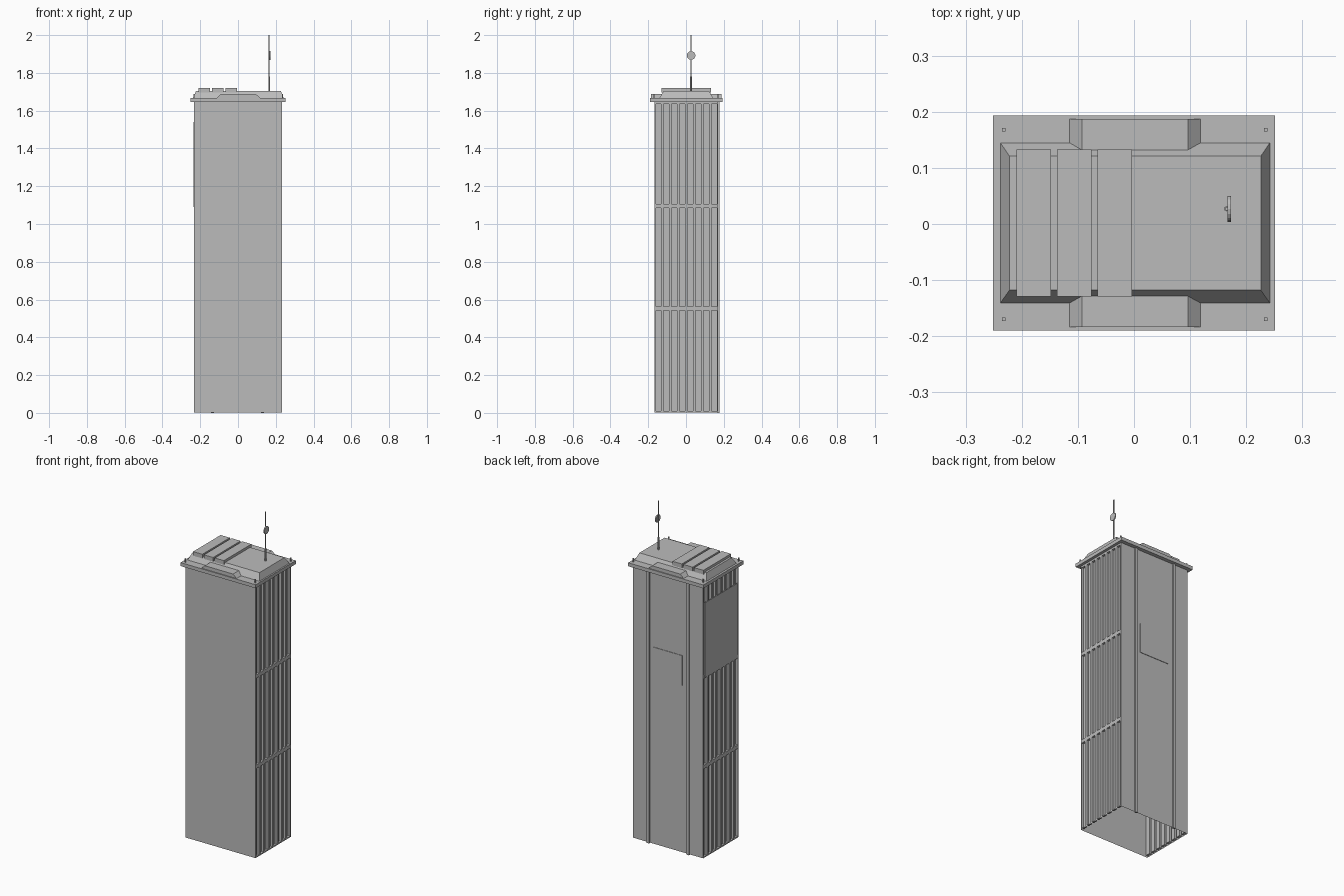
import bpy
import bmesh
import math

if "Cube" in bpy.data.objects:
    bpy.data.objects.remove(bpy.data.objects["Cube"], do_unlink=True)

grey = bpy.data.materials.new("concrete_grey")
grey.use_nodes = True
grey.diffuse_color = (0.5, 0.5, 0.5, 1)
grey.node_tree.nodes["Principled BSDF"].inputs["Base Color"].default_value = (0.5, 0.5, 0.5, 1)


def finish(name, bm):
    """Turn a bmesh into a named object in the building colour."""
    bmesh.ops.recalc_face_normals(bm, faces=bm.faces[:])
    mesh = bpy.data.meshes.new(name)
    bm.to_mesh(mesh)
    bm.free()
    mesh.materials.append(grey)
    obj = bpy.data.objects.new(name, mesh)
    bpy.context.scene.collection.objects.link(obj)
    return obj


def box(name, x, y, z, top_x=None, top_y=None):
    """Box from (min, max) ranges, optionally tapered towards its top."""
    bm = bmesh.new()
    bottom = [bm.verts.new((x[i], y[j], z[0])) for i, j in ((0, 0), (1, 0), (1, 1), (0, 1))]
    tx, ty = top_x or x, top_y or y
    top = [bm.verts.new((tx[i], ty[j], z[1])) for i, j in ((0, 0), (1, 0), (1, 1), (0, 1))]
    bm.faces.new(bottom)
    bm.faces.new(top)
    for i in range(4):
        k = (i + 1) % 4
        bm.faces.new((bottom[i], bottom[k], top[k], top[i]))
    return finish(name, bm)


def cylinder(name, radius, depth, centre, sides, along_x=False):
    bm = bmesh.new()
    bmesh.ops.create_cone(bm, cap_ends=True, segments=sides, radius1=radius,
                          radius2=radius, depth=depth)
    obj = finish(name, bm)
    obj.location = centre
    if along_x:
        obj.rotation_euler.y = math.pi / 2
    return obj


# Tower shell: open underneath, with sunken window bays on both narrow sides
W, FRONT, BACK, BASE, TOP = 0.234, -0.167, 0.17, 0.003, 1.648
DEPTH, BAYS, RIB = 0.014, 8, 0.014
pitch = (BACK - FRONT) / BAYS
y_cuts = [FRONT]
for i in range(BAYS):
    y_cuts += [FRONT + i * pitch + RIB / 2, FRONT + (i + 1) * pitch - RIB / 2]
y_cuts.append(BACK)
z_cuts = [BASE, 0.01, 0.541, 0.562, 1.085, 1.106, 1.634, TOP]

bm = bmesh.new()


def quad(*points):
    bm.faces.new([bm.verts.new(p) for p in points])


for y in (FRONT, BACK):
    quad((-W, y, BASE), (W, y, BASE), (W, y, TOP), (-W, y, TOP))
quad((-W, FRONT, TOP), (W, FRONT, TOP), (W, BACK, TOP), (-W, BACK, TOP))
for side in (-1, 1):
    outer, inner = side * W, side * (W - DEPTH)
    for i, (y0, y1) in enumerate(zip(y_cuts, y_cuts[1:])):
        for j, (z0, z1) in enumerate(zip(z_cuts, z_cuts[1:])):
            ring = [(y0, z0), (y1, z0), (y1, z1), (y0, z1)]
            sunken = i % 2 == 1 and j % 2 == 1
            quad(*[(inner if sunken else outer, y, z) for y, z in ring])
            if sunken:
                for a, b in zip(ring, ring[1:] + ring[:1]):
                    quad((outer, *a), (outer, *b), (inner, *b), (inner, *a))
bmesh.ops.remove_doubles(bm, verts=bm.verts[:], dist=0.0005)
finish("tower_shell", bm)

# Panels and service strips
box("side_panel", (-W - 0.002, -W + 0.003), (-0.155, 0.158), (1.09, 1.54))
box("back_panel", (-0.095, 0.1), (BACK - 0.002, BACK + 0.003), (1.01, 1.19))
for name, x in (("left", 0.13), ("right", -0.136)):
    box(f"{name}_back_strip", (x - 0.008, x + 0.008), (BACK - 0.003, BACK + 0.008), (0, 1.65))

# Roof ledge, corner posts and sloped roof block
box("roof_ledge", (-0.251, 0.251), (-0.19, 0.193), (1.645, 1.666))
for x in (-0.232, 0.235):
    for y in (-0.17, 0.168):
        box("corner_post", (x - 0.003, x + 0.003), (y - 0.003, y + 0.003), (1.66, 1.688))
box("roof_block", (-0.239, 0.243), (-0.142, 0.146), (1.664, 1.705),
    (-0.222, 0.226), (-0.118, 0.121))
for name, y in (("front", (-0.184, -0.11)), ("back", (0.11, 0.187))):
    box(f"{name}_roof_step", (-0.117, 0.121), y, (1.664, 1.687), (-0.093, 0.096), y)

# Rooftop plant units
for x in (-0.209, -0.137, -0.065):
    box("roof_unit", (x, x + 0.061), (-0.129, 0.133), (1.695, 1.72))

# Antenna with a small dish
AX, AY = 0.165, 0.027
cylinder("antenna_base", 0.0045, 0.08, (AX, AY, 1.74), 8)
cylinder("antenna_mast", 0.003, 0.3, (AX, AY, 1.85), 8)
cylinder("antenna_dish", 0.023, 0.006, (AX + 0.005, AY, 1.892), 16, along_x=True)
